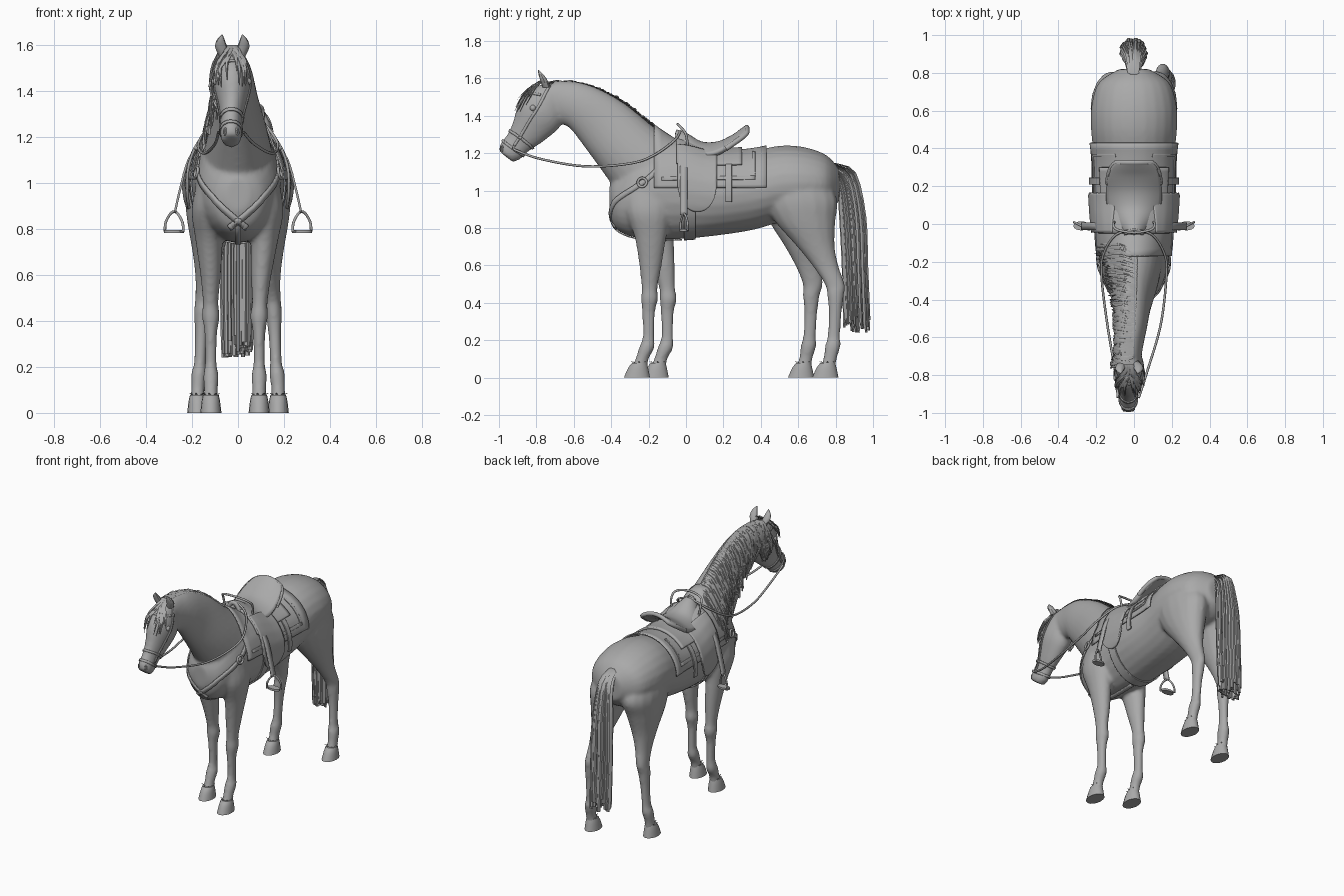
import bpy, bmesh, math, random
from mathutils import Vector
from mathutils.bvhtree import BVHTree

random.seed(4)
if "Cube" in bpy.data.objects:
    bpy.data.objects.remove(bpy.data.objects["Cube"], do_unlink=True)

grey = bpy.data.materials.new("plain grey")
grey.use_nodes = True
grey.diffuse_color = (.4, .4, .4, 1)
grey.node_tree.nodes["Principled BSDF"].inputs["Base Color"].default_value = (.4, .4, .4, 1)


def spline(points, n=4):
    """Smooth samples through points of any dimension."""
    out = []
    for i in range(len(points) - 1):
        a, b, c, d = (points[max(0, min(len(points) - 1, i + k))] for k in (-1, 0, 1, 2))
        for s in range(n):
            t = s / n
            out.append(tuple(q + .5 * t * (r - p + t * (2 * p - 5 * q + 4 * r - e + t * (3 * (q - r) + e - p)))
                             for p, q, r, e in zip(a, b, c, d)))
    return out + [tuple(points[-1])]


def loft(bm, stations, axis=None, sides=16, n=4):
    """Closed tube through (x, y, z, half width, half depth) stations."""
    rows, rings = spline(stations, n), []
    for i, (x, y, z, rx, rn) in enumerate(rows):
        a, b = rows[max(i - 1, 0)], rows[min(i + 1, len(rows) - 1)]
        normal = axis or Vector((0, b[2] - a[2], a[1] - b[1])).normalized()
        ring = []
        for k in range(sides):
            angle = math.tau * k / sides
            ring.append(bm.verts.new(Vector((x + rx * math.cos(angle), y, z)) + normal * rn * math.sin(angle)))
        rings.append(ring)
    for p, q in zip(rings, rings[1:]):
        for k in range(sides):
            bm.faces.new((p[k], p[k - 1], q[k - 1], q[k]))
    bm.faces.new(rings[0])
    bm.faces.new(rings[-1])


def finish(name, bm, thickness=0, angle=40):
    bmesh.ops.recalc_face_normals(bm, faces=bm.faces)
    mesh = bpy.data.meshes.new(name)
    bm.to_mesh(mesh)
    bm.free()
    mesh.shade_smooth()
    mesh.set_sharp_from_angle(angle=math.radians(angle))
    mesh.materials.append(grey)
    obj = bpy.data.objects.new(name, mesh)
    bpy.context.collection.objects.link(obj)
    if thickness:
        solid = obj.modifiers.new("thickness", "SOLIDIFY")
        solid.thickness, solid.offset = thickness, 0
    return obj


def grid(name, rows, thickness):
    bm = bmesh.new()
    verts = [[bm.verts.new(p) for p in row] for row in rows]
    for p, q in zip(verts, verts[1:]):
        for k in range(len(p) - 1):
            bm.faces.new((p[k], p[k + 1], q[k + 1], q[k]))
    return finish(name, bm, thickness)


def wire(name, points, radius, closed=False):
    curve = bpy.data.curves.new(name, "CURVE")
    curve.dimensions, curve.bevel_depth, curve.bevel_resolution = "3D", radius, 2
    samples = spline(points, 6)
    line = curve.splines.new("POLY")
    line.points.add(len(samples) - 1)
    for point, co in zip(line.points, samples):
        point.co = (*co, 1)
    line.use_cyclic_u, line.use_smooth = closed, True
    curve.materials.append(grey)
    bpy.context.collection.objects.link(bpy.data.objects.new(name, curve))


Y, Z = Vector((0, 1, 0)), Vector((0, 0, 1))

# Body: torso, neck, head and legs fused into one skin
torso = [(0, -.41, .95, .05, .07), (0, -.37, .94, .12, .15), (0, -.25, .98, .175, .235), (0, -.05, 1.0, .195, .26),
         (0, .15, .98, .21, .222), (0, .35, 1.0, .213, .212), (0, .5, 1.035, .228, .205),
         (0, .63, 1.04, .225, .193), (0, .75, 1.035, .185, .155), (0, .82, 1.03, .08, .085)]
neck = [(0, -.17, 1.08, .16, .22), (0, -.295, 1.205, .13, .185), (-.005, -.43, 1.345, .095, .16),
        (-.01, -.55, 1.44, .078, .13), (-.02, -.65, 1.475, .068, .115), (-.025, -.73, 1.5, .06, .09)]
head = [(-.025, -.69, 1.54, .05, .06), (-.025, -.74, 1.475, .073, .115), (-.025, -.785, 1.405, .08, .128),
        (-.025, -.84, 1.325, .06, .1), (-.03, -.895, 1.26, .046, .074), (-.03, -.94, 1.21, .047, .067),
        (-.03, -.963, 1.182, .038, .048)]
front_leg = [(.11, -.2, 1.0, .07, .13), (.125, -.2, .88, .075, .12), (.12, -.19, .75, .06, .085),
             (.11, -.19, .6, .045, .06), (.107, -.195, .48, .034, .043), (.105, -.195, .42, .039, .046),
             (.105, -.2, .35, .028, .035), (.105, -.2, .22, .025, .032), (.105, -.21, .16, .034, .042),
             (.105, -.235, .1, .03, .036), (.105, -.252, .04, .034, .045)]
hind_leg = [(.11, .59, 1.06, .1, .17), (.115, .61, .95, .115, .2), (.122, .635, .84, .1, .165),
            (.13, .69, .71, .07, .105), (.14, .745, .6, .046, .07), (.15, .795, .5, .036, .054),
            (.155, .8, .44, .036, .045), (.16, .797, .34, .028, .035), (.165, .79, .22, .026, .034),
            (.17, .785, .17, .034, .042), (.175, .77, .1, .03, .036), (.175, .755, .04, .034, .045)]
skin, hooves, tufts = bmesh.new(), bmesh.new(), bmesh.new()
loft(skin, torso, Z, 24)
loft(skin, neck, None, 24)
loft(skin, head, None, 24)
for leg, stride, sway in ((front_leg, .1, -.013), (hind_leg, -.13, 0)):
    for side in (1, -1):
        path = []
        for x, y, z, rx, ry in leg:
            ramp = max(0, min(1, (.95 - z) / .5))
            path.append((side * x + sway * ramp, y + (stride * ramp if side < 0 else 0), z, rx, ry))
        loft(skin, path, Y)
        x, y = path[-1][0], path[-1][1] - .01
        loft(hooves, [(x, y + .013, .078, .034, .04), (x, y + .006, .05, .04, .054), (x, y, 0, .046, .07)], Y)
        # Short tufts of hair above each hoof
        for k in range(7):
            a = math.tau * k / 7
            c, s = math.cos(a), math.sin(a)
            loft(tufts, [(x + .026 * c, y + .013 + .03 * s, .08, .007, .007),
                         (x + .042 * c, y + .01 + .046 * s, .087, .001, .001)], Y, 5, 2)
body = finish("horse_body", skin)
remesh = body.modifiers.new("fuse", "REMESH")
remesh.mode, remesh.voxel_size, remesh.use_smooth_shade = "VOXEL", .011, True
soften = body.modifiers.new("soften", "SMOOTH")
soften.factor, soften.iterations = .5, 6
finish("hooves", hooves)
finish("hoof_tufts", tufts)
bpy.context.view_layer.update()
surface = BVHTree.FromObject(body, bpy.context.evaluated_depsgraph_get())


def snap(point, lift):
    spot, normal, *_ = surface.find_nearest(Vector(point))
    return spot + normal * lift, normal


def strap(name, points, width, lift=.005, thickness=.007):
    """Flat band laid on the skin along the given points."""
    spots = [snap(p, lift) for p in spline(points, 8)]
    rows = []
    for i, (spot, normal) in enumerate(spots):
        along = spots[min(i + 1, len(spots) - 1)][0] - spots[max(i - 1, 0)][0]
        across = along.cross(normal).normalized() * width / 2
        rows.append((spot - across, spot + across))
    return grid(name, rows, thickness)


def drape(name, y0, y1, a0, a1, lift, thickness=.008, taper=0, n=40):
    """Sheet around the barrel between two angles measured from the top."""
    rows = []
    for i in range(17):
        u = i / 16
        low = a1 - taper * (1 - math.sqrt(max(0, 1 - (2 * u - 1) ** 2)))
        centre, row = Vector((0, y0 + (y1 - y0) * u, 1)), []
        for k in range(n + 1):
            a = math.radians(a0 + (low - a0) * k / n)
            out = Vector((math.sin(a), 0, math.cos(a)))
            hit = surface.ray_cast(centre + out, -out)[0] or centre + out * .2
            row.append(hit + out * lift)
        rows.append(row)
    return grid(name, rows, thickness)


# Ears, eyes and nostril rims
ears, eyes = bmesh.new(), bmesh.new()
for side in (1, -1):
    loft(ears, [(-.025 + side * x, y, z, rx, ry) for x, y, z, rx, ry in
                ((.035, -.745, 1.55, .022, .022), (.048, -.76, 1.59, .026, .02),
                 (.05, -.775, 1.62, .018, .014), (.044, -.79, 1.645, .002, .002))], Y, 10)
    spot, _ = snap((-.025 + side * .1, -.825, 1.445), -.006)
    ball = bmesh.ops.create_uvsphere(eyes, u_segments=14, v_segments=8, radius=.017)
    bmesh.ops.translate(eyes, verts=ball["verts"], vec=spot)
    wire("nostril_rim", [snap((-.03 + side * (.034 + .011 * math.cos(a)), -.99, 1.225 + .016 * math.sin(a)), 0)[0]
                         for a in (math.tau * k / 8 for k in range(9))], .004)
finish("ears", ears)
finish("eyes", eyes)

# Mane falling on the right of the neck, and forelock
mane = bmesh.new()
crest = spline([(-.02, -.74, 1.6), (-.01, -.57, 1.59), (0, -.35, 1.5), (0, -.13, 1.32)], 30)
for root in crest:
    for _ in range(2):
        x, y, z = root
        length, lean, w = random.uniform(.14, .32), random.uniform(-.03, .04), random.uniform(.007, .013)
        path = [snap((x + .015, y, z), .004)[0]]
        for t in (.12, .35, .7, 1):
            path.append(snap((x - .03 - .1 * t, y + lean * t, z - length * t), random.uniform(.006, .022))[0])
        loft(mane, [(*p, .005, w * f) for p, f in zip(path, (.6, 1, 1, .8, .15))], Y, 6, 3)
finish("mane", mane)
forelock = bmesh.new()
for k in range(30):
    spread, reach = random.uniform(-.095, .085), random.uniform(.5, 1)
    path = [Vector((-.025 + spread * .2, -.745, 1.6))]
    for t in (.3, .65, 1):
        path.append(snap((-.025 + spread * t, -.76 - .13 * t * reach, 1.6 - .19 * t * reach),
                         random.uniform(.008, .02))[0])
    loft(forelock, [(*p, .008 * f, .005 * f) for p, f in zip(path, (1, 1.1, .9, .2))], Y, 6, 3)
finish("forelock", forelock)

# Tail of loose flat locks with blunt ends
tail = bmesh.new()
loft(tail, [(0, .77, 1.13, .025, .03), (0, .85, 1.06, .035, .045), (0, .885, .88, .04, .055),
            (0, .895, .6, .045, .05), (0, .905, .4, .03, .035)], Y, 10)
for k in range(75):
    a, r = random.uniform(0, math.tau), math.sqrt(random.random())
    dx, dy, end = r * math.cos(a), r * math.sin(a), random.uniform(.24, .34)
    w = random.uniform(.008, .015)
    loft(tail, [(dx * .02, .79, 1.13 + dy * .02, w, .006), (dx * .04, .86 + dy * .045, 1.05 + dy * .05, w, .008),
                (dx * .062, .893 + dy * .068, .86, w, .009), (dx * .07, .905 + dy * .066, .6, w, .009),
                (dx * .065, .915 + dy * .07, end, w, .007)], Y, 6, 3)
finish("tail", tail)

# Saddle blanket with raised border, skirt, flaps and girth
drape("saddle_blanket", -.17, .43, -86, 86, .012)
for side in (1, -1):
    drape("blanket_hem", -.13, .37, side * 70, side * 75, .018, .006, n=4)
    drape("blanket_rear_trim", .355, .37, side * 25, side * 75, .018, .006)
    drape("saddle_flap", -.045, .165, side * 25, side * 118, .028, .012, taper=side * 35)
    drape("rear_billet", .21, .245, side * 40, side * 105, .024)
drape("saddle_skirt", -.05, .3, -52, 52, .022, .014)
drape("girth", -.01, .05, 80, 280, .006)

# Saddle seat rising to a round cantle, with rolled rim and front arch
profile = [(-.055, 1.315, .045, .07), (0, 1.295, .09, .09), (.08, 1.25, .13, .07), (.17, 1.25, .142, .05),
           (.25, 1.285, .135, .035), (.3, 1.32, .118, .035), (.325, 1.338, .095, .03)]
seat = [[(w * s / 8, y, z - drop * (s / 8) ** 2) for s in range(-8, 9)] for y, z, w, drop in spline(profile)]
grid("saddle_seat", seat, .026)
wire("cantle_rim", [row[0] for row in seat[14:24:3]] + seat[-1][1:16:2] + [row[-1] for row in seat[23:13:-3]], .014)
wire("pommel_arch", [(-.1, .01, 1.22), (-.11, 0, 1.3), (-.09, -.03, 1.34), (0, -.045, 1.355),
                     (.09, -.03, 1.34), (.11, 0, 1.3), (.1, .01, 1.22)], .007)

# Stirrups, breast collar and reins on both sides
treads = bmesh.new()
for side in (1, -1):
    grid("stirrup_leather", [[(side * x, y, z) for y in (-.032, .008)] for x, z in
                             spline([(.15, 1.2), (.215, 1.1), (.25, .98), (.275, .87)])], .01)
    wire("stirrup_iron", [(side * (.278 + x), -.01 + .5 * x, z) for x, z in
                          ((-.04, .79), (-.036, .83), (-.012, .87), (.012, .87), (.036, .83), (.04, .79))], .006, True)
    loft(treads, [(side * .278, -.01, z, .043, .024) for z in (.782, .795)], Y)
    strap("breast_collar", [(side * .16, -.06, 1.2), (side * .21, -.24, 1.05), (side * .13, -.42, .93),
                            (0, -.44, .82), (side * -.05, -.42, .775)], .028)
    spot, normal = snap((side * .21, -.24, 1.05), .01)
    ring = normal.orthogonal().normalized()
    other = normal.cross(ring)
    wire("collar_ring", [spot + .024 * (ring * math.cos(t * math.tau / 8) + other * math.sin(t * math.tau / 8))
                         for t in range(9)], .007)
    wire("rein", [(-.03 + side * .055, -.92, 1.22), (-.015 + side * .085, -.78, 1.17), (side * .14, -.54, 1.13),
                  (side * .17, -.3, 1.145), (side * .165, -.17, 1.19), (side * .1, -.06, 1.27),
                  (0, -.03, 1.32)], .0065)
    strap("cheek_strap", [(-.03 + side * .07, -.92, 1.24), (-.025 + side * .1, -.85, 1.36),
                          (-.025 + side * .1, -.78, 1.47), (-.025 + side * .06, -.73, 1.58)], .014, .003, .005)
finish("stirrup_treads", treads)
strap("chest_strap", [(0, -.46, .83), (0, -.4, .77), (0, -.26, .72), (0, -.02, .72)], .028)


# Bridle bands around the muzzle and brow
def head_band(name, centre, tilt, radius):
    middle, slope = Vector(centre), Vector((0, math.cos(tilt), math.sin(tilt)))
    strap(name, [middle + radius * (Vector((math.cos(a), 0, 0)) + slope * math.sin(a))
                 for a in (math.tau * k / 12 for k in range(13))], .014, .003, .006)


head_band("noseband", (-.03, -.885, 1.272), -.65, .09)
head_band("lip_band", (-.03, -.925, 1.226), -.65, .085)
strap("brow_band", [(-.11, -.78, 1.52), (-.07, -.84, 1.53), (.02, -.84, 1.53), (.06, -.78, 1.52)], .012, .003, .005)
